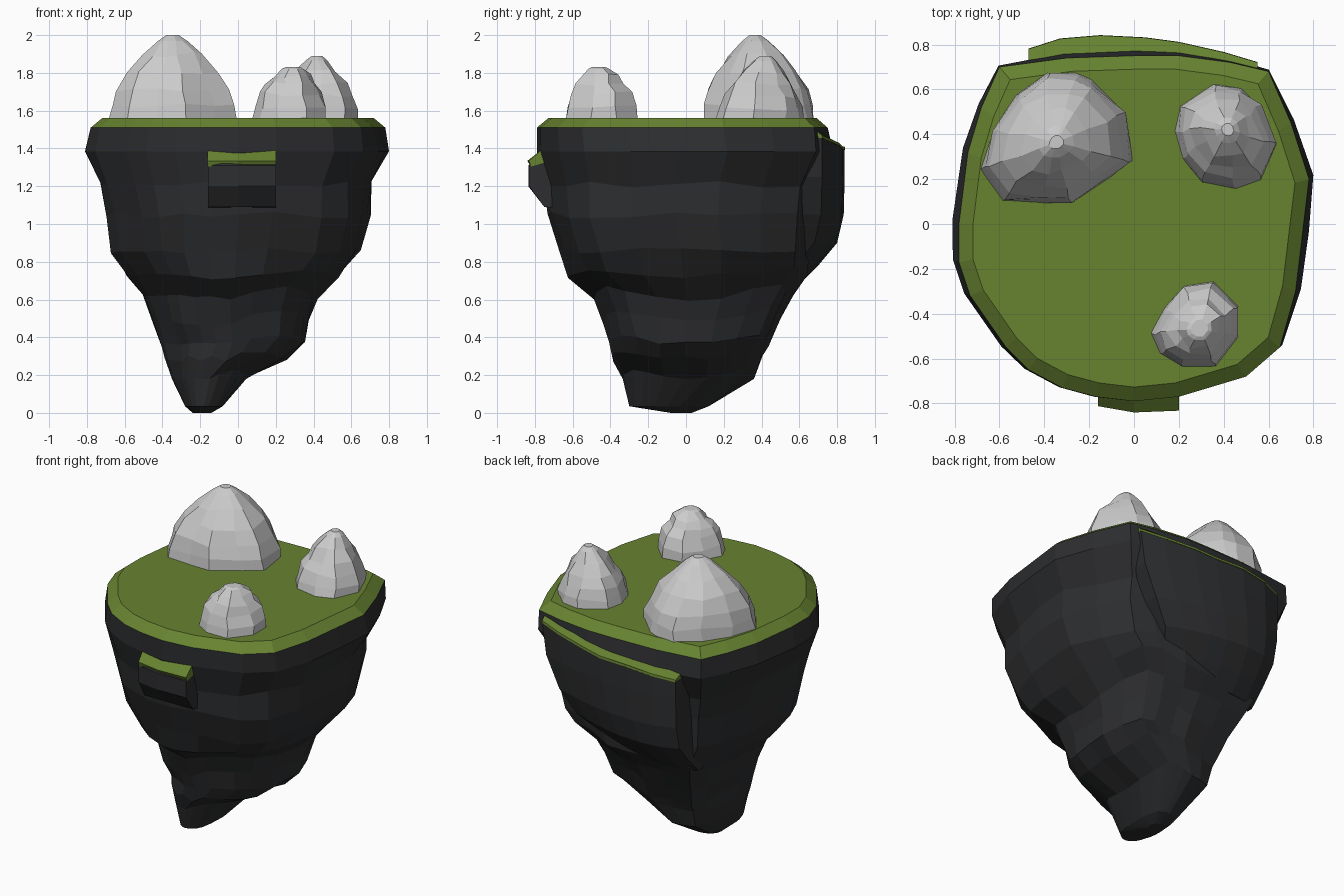
import bpy, bmesh, math, random

random.seed(4)


def material(name, rgb):
    m = bpy.data.materials.new(name)
    m.diffuse_color = (*rgb, 1)
    return m


stone = material("dark_stone", (0.026, 0.027, 0.029))
grass = material("grass", (0.135, 0.225, 0.03))


def loft(name, rings, mat=None):
    """Skin a stack of rings with equal point counts and cap both ends."""
    bm = bmesh.new()
    loops = [[bm.verts.new(p) for p in ring] for ring in rings]
    n = len(loops[0])
    for a, b in zip(loops, loops[1:]):
        for i in range(n):
            j = (i + 1) % n
            bm.faces.new((a[i], a[j], b[j], b[i]))
    bm.faces.new(loops[0])
    bm.faces.new(loops[-1])
    bmesh.ops.recalc_face_normals(bm, faces=bm.faces)
    me = bpy.data.meshes.new(name)
    bm.to_mesh(me)
    bm.free()
    ob = bpy.data.objects.new(name, me)
    bpy.context.collection.objects.link(ob)
    if mat:
        me.materials.append(mat)
    return ob


# Plateau outline seen from the top
outline = [(0.78, 0.2), (0.7, 0.45), (0.6, 0.68), (0.43, 0.72), (0.2, 0.75), (0, 0.75),
           (-0.3, 0.74), (-0.6, 0.7), (-0.68, 0.52), (-0.74, 0.32), (-0.78, 0), (-0.78, -0.17),
           (-0.73, -0.32), (-0.57, -0.55), (-0.47, -0.65), (-0.32, -0.73), (-0.17, -0.77),
           (0, -0.79), (0.2, -0.77), (0.5, -0.68), (0.65, -0.55), (0.72, -0.3), (0.75, -0.05)]

# Grass cap with a bevelled rim
loft("grass_cap", [[(x, y, 1.51) for x, y in outline],
                   [(x * 0.92, y * 0.92, 1.562) for x, y in outline]], grass)

# Rock body: z, x range, y range, roundness
levels = [(1.51, -0.78, 0.78, -0.79, 0.75, 0), (1.385, -0.81, 0.805, -0.79, 0.78, 0.18),
          (1.21, -0.735, 0.715, -0.75, 0.70, 0.22), (1.05, -0.69, 0.70, -0.73, 0.67, 0.2),
          (0.86, -0.67, 0.65, -0.665, 0.66, 0.25), (0.72, -0.58, 0.55, -0.62, 0.64, 0.1),
          (0.61, -0.50, 0.42, -0.49, 0.56, 0), (0.48, -0.455, 0.38, -0.44, 0.49, 0),
          (0.36, -0.41, 0.355, -0.40, 0.43, 0.1), (0.29, -0.39, 0.26, -0.385, 0.40, 0.2),
          (0.18, -0.35, 0.05, -0.335, 0.36, 0.2), (0.035, -0.28, -0.08, -0.30, 0.12, 0.3),
          (0, -0.24, -0.14, -0.08, 0.03, 0.8)]
body = []
for k, (z, x0, x1, y0, y1, rnd) in enumerate(levels):
    ring = []
    jit = 0.018 if 1 < k < 10 else 0
    for x, y in outline:
        u, v = x / 0.78, (y + 0.02) / 0.77
        r = math.hypot(u, v)
        s = 1 - rnd + rnd / r
        d = random.uniform(-jit, jit)
        lift = 0.1 * v * v * max(0, u) if 4 < k < 11 else 0  # shelves sag on the right
        ring.append(((x0 + x1) / 2 + u * s * (x1 - x0 + d) / 2,
                     (y0 + y1) / 2 + v * s * (y1 - y0 + d) / 2,
                     z + lift + random.uniform(-jit, jit)))
    body.append(ring)
loft("rock_body", body, stone)

# Front ledge: side profile (y, z) swept across x, shallower on its left
front = [(-0.65, 1.39), (-0.78, 1.365), (-0.835, 1.31), (-0.835, 1.2), (-0.75, 1.09), (-0.6, 1.08)]
loft("front_ledge", [[(x, max(y, lim), z) for y, z in front]
                     for x, lim in ((-0.16, -0.81), (0.0, -0.84), (0.2, -0.83))], stone)
turf = [(-0.65, 1.41), (-0.77, 1.385), (-0.84, 1.33), (-0.82, 1.30), (-0.65, 1.35)]
loft("front_ledge_grass", [[(x, max(y, lim), z + 0.004) for y, z in turf]
                           for x, lim in ((-0.161, -0.812), (0.0, -0.84), (0.201, -0.832))], grass)

# Back ledge: outer rim with height, tapering away diagonally lower down
rim = [(0.55, 0.72, 1.46), (0.4, 0.765, 1.44), (0.2, 0.81, 1.42), (0.05, 0.83, 1.40),
       (-0.15, 0.84, 1.40), (-0.33, 0.825, 1.38), (-0.47, 0.78, 1.36)]


def ledge_ring(z, grow, squeeze):
    outer = [((x + 0.47) * squeeze - 0.47, y + grow, h if z is None else z) for x, y, h in rim]
    return outer + [(x, 0.5, c) for x, y, c in reversed(outer)]


loft("back_ledge", [ledge_ring(None, 0, 1), ledge_ring(1.25, 0, 0.97), ledge_ring(1.05, -0.005, 0.88),
                    ledge_ring(0.9, -0.04, 0.78), ledge_ring(0.78, -0.14, 0.7),
                    ledge_ring(0.68, -0.24, 0.65)], stone)
loft("back_ledge_grass", [[(x, y + 0.002, z - 0.005) for x, y, z in rim]
                          + [(x, 0.66, z) for x, y, z in reversed(rim)],
                          [(x, y, z + 0.01) for x, y, z in rim]
                          + [(x, 0.66, z + 0.06) for x, y, z in reversed(rim)]], grass)


# Boulders: base outline shrunk towards a peak, growing rounder upwards
def boulder(name, base, peak, steps):
    px, py, pz = peak
    mean = sum(math.hypot(x - px, y - py) for x, y in base) / len(base)
    rings = []
    for t, s in steps:
        z = 1.55 + (pz - 1.55) * t
        j = 0.013 if 0 < t < 0.9 else 0
        ring = []
        for x, y in base:
            r = math.hypot(x - px, y - py)
            f = s * (1 + 0.35 * t * (mean / r - 1))
            ring.append((px + (x - px) * f + random.uniform(-j, j) - 0.006,
                         py + (y - py) * f + random.uniform(-j, j) - 0.006,
                         z + random.uniform(-j, j)))
        rings.append(ring)
    loft(name, rings)


boulder("large_boulder",
        [(-0.68, 0.25), (-0.58, 0.11), (-0.42, 0.1), (-0.27, 0.1), (-0.12, 0.2), (0, 0.29), (-0.03, 0.5),
         (-0.18, 0.65), (-0.25, 0.68), (-0.38, 0.68), (-0.52, 0.58), (-0.62, 0.43)],
        (-0.34, 0.37, 2.0),
        [(0, 1), (0.18, 0.97), (0.36, 0.9), (0.56, 0.73), (0.77, 0.48), (0.93, 0.24), (1, 0.1)])
boulder("tall_boulder",
        [(0.185, 0.42), (0.22, 0.3), (0.31, 0.19), (0.46, 0.16), (0.57, 0.2), (0.64, 0.36),
         (0.57, 0.53), (0.49, 0.61), (0.36, 0.63), (0.21, 0.53)],
        (0.425, 0.43, 1.89),
        [(0, 1), (0.18, 0.96), (0.37, 0.86), (0.56, 0.69), (0.75, 0.49), (0.93, 0.25), (1, 0.12)])
boulder("small_boulder",
        [(0.08, -0.48), (0.14, -0.37), (0.23, -0.27), (0.36, -0.25), (0.47, -0.36),
         (0.47, -0.5), (0.37, -0.63), (0.22, -0.63), (0.12, -0.57)],
        (0.3, -0.46, 1.83),
        [(0, 1), (0.25, 0.96), (0.5, 0.83), (0.68, 0.66), (0.84, 0.48), (0.97, 0.29), (1, 0.2)])
